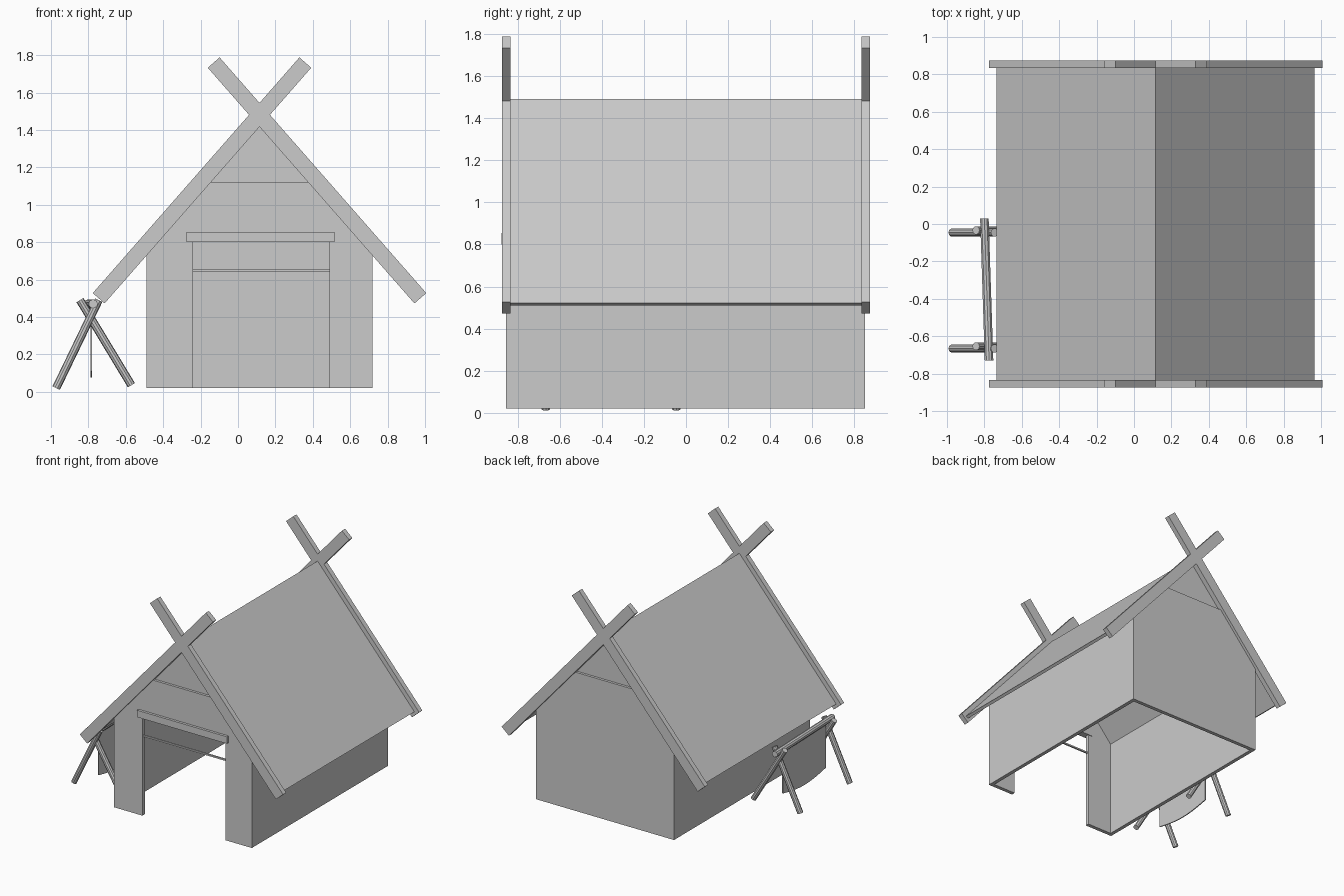
import bpy, bmesh, math
from mathutils import Vector

if "Cube" in bpy.data.objects:
    bpy.data.objects.remove(bpy.data.objects["Cube"])

CX = 0.115            # house centre line
SLOPE = 1.14          # roof pitch (rise over run)
U = Vector((1, SLOPE)).normalized()


def prism(name, pts, lo, hi, axis='y'):
    """Extrude a closed profile: (x, z) along y, or (y, z) along x."""
    bm = bmesh.new()
    mk = (lambda p, t: (p[0], t, p[1])) if axis == 'y' else (lambda p, t: (t, p[0], p[1]))
    a = [bm.verts.new(mk(p, lo)) for p in pts]
    b = [bm.verts.new(mk(p, hi)) for p in pts]
    bm.faces.new(a)
    bm.faces.new(b[::-1])
    for i in range(len(pts)):
        j = (i + 1) % len(pts)
        bm.faces.new((a[i], b[i], b[j], a[j]))
    bmesh.ops.recalc_face_normals(bm, faces=bm.faces)
    me = bpy.data.meshes.new(name)
    bm.to_mesh(me)
    bm.free()
    ob = bpy.data.objects.new(name, me)
    bpy.context.collection.objects.link(ob)
    return ob


def box(name, x0, x1, y0, y1, z0, z1):
    return prism(name, [(x0, z0), (x1, z0), (x1, z1), (x0, z1)], y0, y1)


def rod(name, p, q, r=0.022):
    p, q = Vector(p), Vector(q)
    bpy.ops.mesh.primitive_cylinder_add(vertices=10, radius=r, depth=(q - p).length,
                                        location=(p + q) / 2)
    ob = bpy.context.object
    ob.name = name
    ob.rotation_euler = (q - p).to_track_quat('Z', 'Y').to_euler()
    bpy.ops.object.shade_smooth_by_angle()
    return ob


def under(x):
    """Height of the roof underside."""
    return 1.455 - SLOPE * abs(x - CX)


X0, X1, Z0, T = -0.49, 0.72, 0.02, 0.03
HW = (1.455 - 1.12) / SLOPE            # half width of gable where the lower wall stops
gable_top = [(X1, under(X1)), (CX + HW, 1.12), (CX - HW, 1.12), (X0, under(X0))]

# walls: door opening in the front, plain back, two long sides
prism("front_wall", [(X0, Z0), (-0.24, Z0), (-0.24, 0.80), (0.49, 0.80), (0.49, Z0), (X1, Z0)]
      + gable_top, -0.855, -0.855 + T)
prism("back_wall", [(X0, Z0), (X1, Z0)] + gable_top, 0.85 - T, 0.85)
for name, a, b in (("left_wall", X0, X0 + T), ("right_wall", X1 - T, X1)):
    prism(name, [(a, Z0), (b, Z0), (b, under(b)), (a, under(a))], -0.83, 0.825)

# slightly recessed upper gable panels
for name, y in (("front_gable", -0.835), ("back_gable", 0.805)):
    prism(name, [(CX - HW - 0.02, 1.10), (CX + HW + 0.02, 1.10), (CX, 1.455)], y, y + 0.025)

# door lintel and thin bar across the opening
box("door_lintel", -0.275, 0.515, -0.875, -0.82, 0.80, 0.855)
box("door_bar", -0.24, 0.49, -0.845, -0.832, 0.643, 0.655)

# roof slabs and crossed barge boards, mirrored about the ridge
for side, s in (("left", -1), ("right", 1)):
    eave = 0.85
    prism(side + "_roof", [(CX, 1.49), (CX + s * eave, 1.49 - SLOPE * eave),
                           (CX + s * (eave - 0.02), 1.455 - SLOPE * (eave - 0.02)),
                           (CX, 1.455)], -0.835, 0.84)
    n = Vector((-U.y, U.x)) * 0.042
    low, high = Vector((-0.86, 0.50)), Vector((0.245, 1.76))
    prof = [low + n, low - n, high - n, high + n]
    prof = [(CX - s * p.x if s > 0 else CX + p.x, p.y) for p in prof]
    for end, y in (("front", -0.873), ("back", 0.833)):
        prism(f"{end}_{side}_barge_board", prof, y, y + 0.04)

# drying rack: two crossed-pole trestles and a top pole
for end, y in (("rear", -0.04), ("fore", -0.66)):
    rod(end + "_rack_leg_outer", (-0.972, y - 0.006, 0.02), (-0.745, y - 0.006, 0.49))
    rod(end + "_rack_leg_inner", (-0.57, y + 0.006, 0.035), (-0.845, y + 0.006, 0.49))
rod("rack_pole", (-0.80, 0.03, 0.47), (-0.775, -0.73, 0.47), 0.024)

# hanging hide with a sagging lower edge
N = 10
lower = [(-0.63 + 0.54 * i / N, 0.11 - 0.035 * math.sin(math.pi * i / N)) for i in range(N + 1)]
prism("hanging_hide", lower + [(-0.09, 0.47), (-0.63, 0.47)], -0.789, -0.781, 'x')
